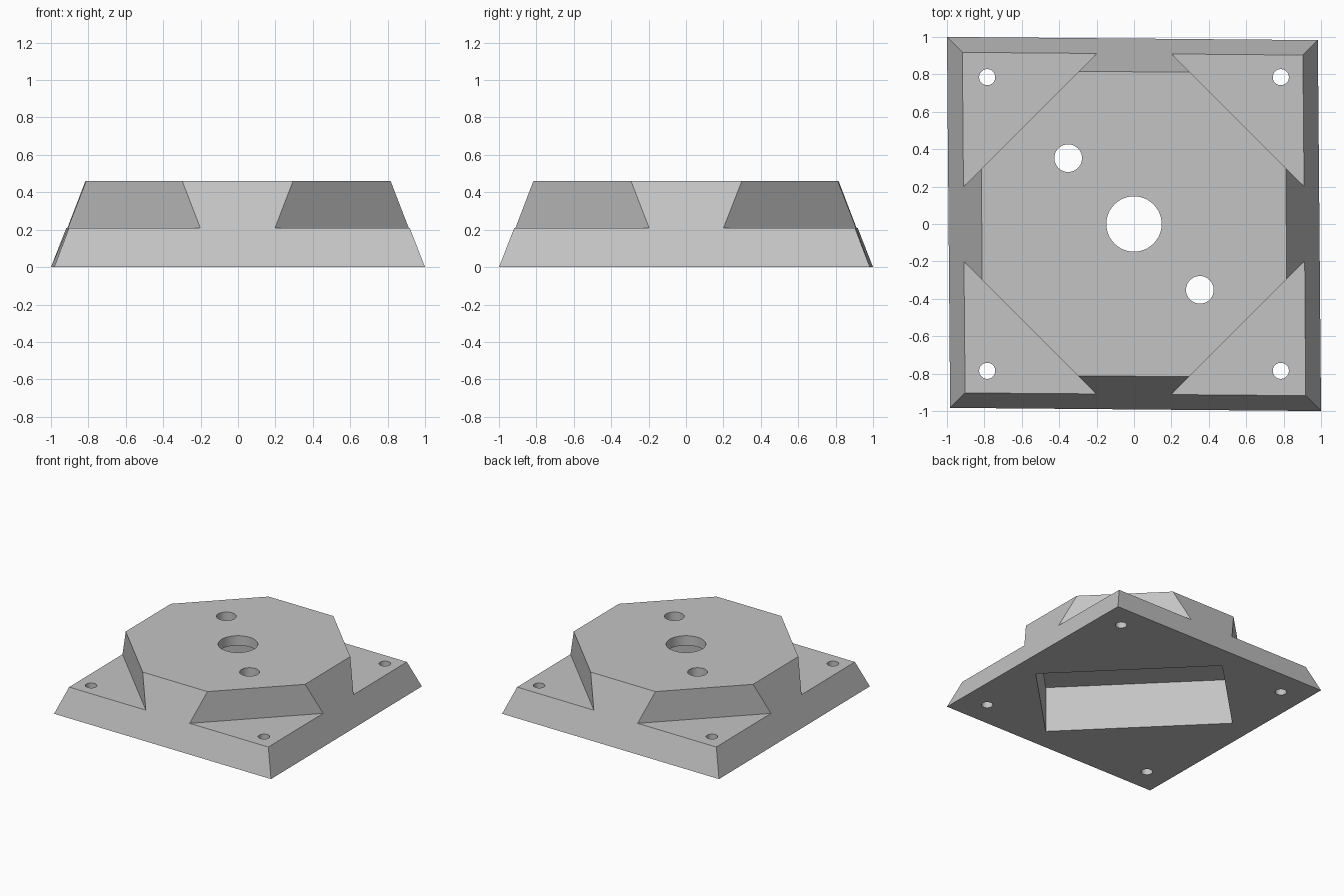
import bpy
import bmesh
from math import pi, sqrt
from mathutils import Matrix

if "Cube" in bpy.data.objects:
    bpy.data.objects.remove(bpy.data.objects["Cube"])

HEIGHT, SHELF, POCKET = 0.46, 0.21, 0.38

grey = bpy.data.materials.new("plain grey")
grey.use_nodes = True
grey.diffuse_color = (0.55, 0.55, 0.55, 1)
grey.node_tree.nodes["Principled BSDF"].inputs["Base Color"].default_value = grey.diffuse_color


def add_object(name, bm):
    bmesh.ops.recalc_face_normals(bm, faces=bm.faces)
    mesh = bpy.data.meshes.new(name)
    bm.to_mesh(mesh)
    bm.free()
    mesh.materials.append(grey)
    obj = bpy.data.objects.new(name, mesh)
    bpy.context.collection.objects.link(obj)
    return obj


def block(name, size, centre, turn):
    """Box placed at a centre and turned about the vertical."""
    bm = bmesh.new()
    place = Matrix.Translation(centre) @ Matrix.Rotation(turn, 4, "Z") @ Matrix.Diagonal((*size, 1))
    bmesh.ops.create_cube(bm, size=1, matrix=place)
    return add_object(name, bm)


def drill(name, x, y, radius):
    """Vertical cylinder long enough to pass through the plate."""
    bm = bmesh.new()
    bmesh.ops.create_cone(bm, cap_ends=True, segments=48, radius1=radius, radius2=radius,
                          depth=2, matrix=Matrix.Translation((x, y, 0)))
    return add_object(name, bm)


# Tapered body, slightly skewed so one diagonal is longer
bm = bmesh.new()
rings = []
for z, long, short in ((0, 1, 0.983), (HEIGHT, 0.82, 0.808)):
    corners = ((-long, long), (-short, -short), (long, -long), (short, short))
    rings.append([bm.verts.new((x, y, z)) for x, y in corners])
low, high = rings
bm.faces.new(low)
bm.faces.new(high)
for i in range(4):
    j = (i + 1) % 4
    bm.faces.new((low[i], low[j], high[j], high[i]))
body = add_object("mounting_base", bm)

cutters = []
for sx in (-1, 1):
    for sy in (-1, 1):
        # Corner shelf with an upright diagonal wall, and its screw hole
        c = 1.11 / 2 + 0.5 / sqrt(2)
        cutters.append(block("shelf_cutter", (1, 3, 1), (sx * c, sy * c, SHELF + 0.5), sx * sy * pi / 4))
        cutters.append(drill("screw_hole_cutter", sx * 0.785, sy * 0.785, 0.043))

# Diagonal pocket underneath, with three holes through its roof
cutters.append(block("pocket_cutter", (1.41, 0.87, 2 * POCKET), (0, 0, 0), -pi / 4))
cutters.append(drill("centre_hole_cutter", 0, 0, 0.148))
for s in (-1, 1):
    cutters.append(drill("side_hole_cutter", s * 0.352, -s * 0.352, 0.074))

# Carve each cutter out of the body
bpy.context.view_layer.objects.active = body
for cutter in cutters:
    cutter.hide_render = True
    cut = body.modifiers.new("cut", "BOOLEAN")
    cut.operation = "DIFFERENCE"
    cut.solver = "EXACT"
    cut.object = cutter
    bpy.ops.object.modifier_apply(modifier=cut.name)
    bpy.data.objects.remove(cutter)

# Crisp edges, smooth bores
bpy.ops.object.select_all(action="DESELECT")
body.select_set(True)
bpy.ops.object.shade_smooth_by_angle(angle=pi / 6)
